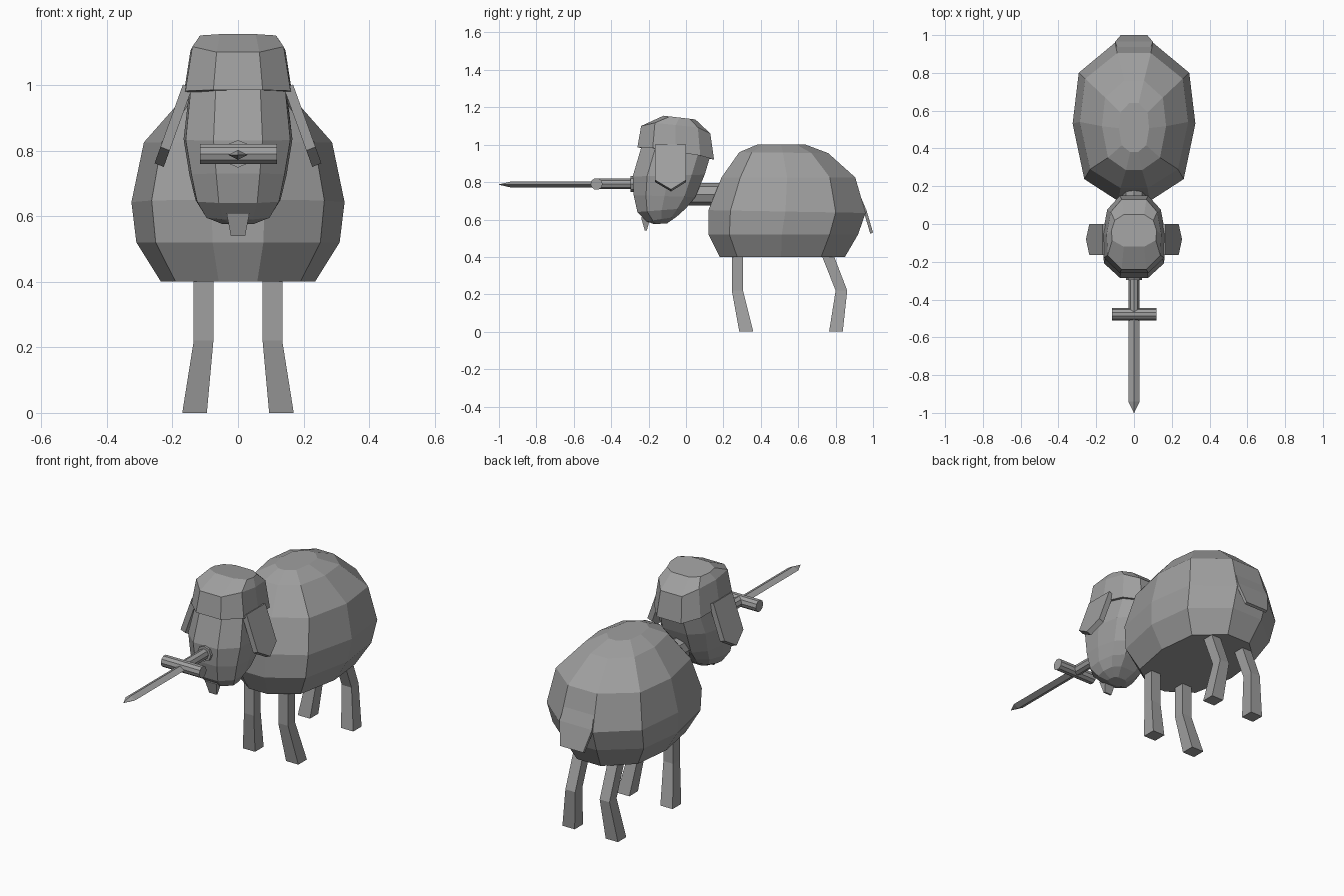
import bpy, bmesh, math
from mathutils import Matrix

if "Cube" in bpy.data.objects:
    bpy.data.objects.remove(bpy.data.objects["Cube"])

grey = bpy.data.materials.new("plain_grey")
grey.diffuse_color = (0.35, 0.35, 0.35, 1)
grey.use_nodes = True
grey.node_tree.nodes["Principled BSDF"].inputs["Base Color"].default_value = grey.diffuse_color


def finish(name, bm):
    bmesh.ops.recalc_face_normals(bm, faces=bm.faces)
    me = bpy.data.meshes.new(name)
    bm.to_mesh(me)
    bm.free()
    me.materials.append(grey)
    ob = bpy.data.objects.new(name, me)
    bpy.context.collection.objects.link(ob)
    return ob


def loft(name, sections):
    """Bridge equal-length closed sections and cap both ends."""
    bm = bmesh.new()
    rings = [[bm.verts.new(p) for p in s] for s in sections]
    n = len(rings[0])
    for a, b in zip(rings, rings[1:]):
        for i in range(n):
            j = (i + 1) % n
            bm.faces.new((a[i], a[j], b[j], b[i]))
    bm.faces.new(rings[0])
    bm.faces.new(rings[-1])
    return finish(name, bm)


def ring(shape, y0, y1, w, zf, zb, bulge=0):
    """Symmetric section: shape holds (width fraction, depth fraction)."""
    def half(s):
        return [(s * fx * w, y0 + t * (y1 - y0),
                 zf + t * (zb - zf) + (bulge if fx > 0.6 else 0)) for fx, t in shape]
    return half(1) + half(-1)[::-1]


def rod(name, radius, length, centre, axis, sides=8, radius2=None):
    bm = bmesh.new()
    rot = Matrix.Rotation(math.pi / 2, 4, axis)
    bmesh.ops.create_cone(bm, cap_ends=True, segments=sides, radius1=radius,
                          radius2=radius2 or radius, depth=length,
                          matrix=Matrix.Translation(centre) @ rot)
    return finish(name, bm)


# Woolly body, flat underneath
BODY = [(0.25, 0), (0.81, 0.14), (1, 0.49), (0.9, 0.81), (0.31, 1)]
loft("woolly_body", [ring(BODY, *r) for r in (
    (0.18, 0.85, 0.235, 0.40, 0.40),
    (0.12, 0.92, 0.31, 0.52, 0.52),
    (0.12, 0.96, 0.325, 0.65, 0.635),
    (0.19, 0.905, 0.287, 0.825, 0.825),
    (0.285, 0.76, 0.17, 0.96, 0.955),
    (0.38, 0.64, 0.08, 1.0, 1.0))])

# Face with tapering muzzle, and wool cap overhanging it
HEAD = [(0.45, 0), (0.96, 0.2), (1, 0.5), (0.85, 0.82), (0.45, 1)]
loft("face", [ring(HEAD, *r) for r in (
    (-0.235, 0.13, 0.15, 1.0, 0.94),
    (-0.285, 0.10, 0.166, 0.83, 0.84),
    (-0.28, 0.05, 0.148, 0.73, 0.72),
    (-0.26, 0.0, 0.13, 0.64, 0.66),
    (-0.21, -0.05, 0.10, 0.59, 0.615),
    (-0.17, -0.1, 0.05, 0.575, 0.58))])
loft("wool_cap", [ring(HEAD, *r) for r in (
    (-0.26, 0.15, 0.167, 0.985, 0.92, 0.01),
    (-0.24, 0.13, 0.145, 1.10, 1.06, 0.025),
    (-0.12, 0.05, 0.12, 1.155, 1.135))])
rod("neck", 0.06, 0.22, (0, 0.10, 0.735), 'X', 8)

# Chin tuft
loft("chin_tuft", [[(-w, y0, z), (w, y0, z), (w, y1, z), (-w, y1, z)] for w, y0, y1, z in
                   ((0.035, -0.24, -0.19, 0.61), (0.022, -0.22, -0.21, 0.54))])

# Hanging pointed ears and bent legs, mirrored left and right
EAR = [(-0.165, 0.99), (-0.165, 0.80), (-0.08, 0.75), (0.0, 0.80), (0.0, 0.99)]
LEGS = {"front_leg": ((0.245, 0.305), (0.245, 0.305), (0.285, 0.36)),
        "back_leg": ((0.705, 0.77), (0.80, 0.862), (0.765, 0.838))}
LEVELS = ((0.46, 0.075, 0.135), (0.22, 0.075, 0.135), (0.0, 0.095, 0.17))
for side, s in (("left", 1), ("right", -1)):
    sections = []
    for off in (0.0, 0.028):
        sections.append([(s * (0.14 + off + (0.99 - z) * 0.36), y, z + off * 0.4)
                         for y, z in EAR])
    loft(side + "_ear", sections)
    for leg, spans in LEGS.items():
        loft(side + "_" + leg, [
            [(s * x0, y0, z), (s * x1, y0, z), (s * x1, y1, z), (s * x0, y1, z)]
            for (z, x0, x1), (y0, y1) in zip(LEVELS, spans)])

# Flat tail
loft("tail", [[(-w, y, z), (w, y, z), (w, y - 0.015, z - 0.006), (-w, y - 0.015, z - 0.006)]
              for w, y, z in ((0.09, 0.935, 0.72), (0.10, 0.965, 0.65), (0.07, 1.0, 0.53))])

# Sword held in the mouth
rod("sword_handle", 0.028, 0.22, (0, -0.36, 0.79), 'X', 8)
rod("sword_pommel", 0.042, 0.025, (0, -0.285, 0.79), 'X', 8)
rod("sword_guard", 0.032, 0.235, (0.002, -0.478, 0.79), 'Y', 10)
loft("sword_blade", [[(-w, y, 0.787), (0, y, 0.787 - h), (w, y, 0.787), (0, y, 0.787 + h)]
                     for y, w, h in ((-0.47, 0.03, 0.015), (-0.94, 0.03, 0.015),
                                     (-1.0, 0.001, 0.001))])
